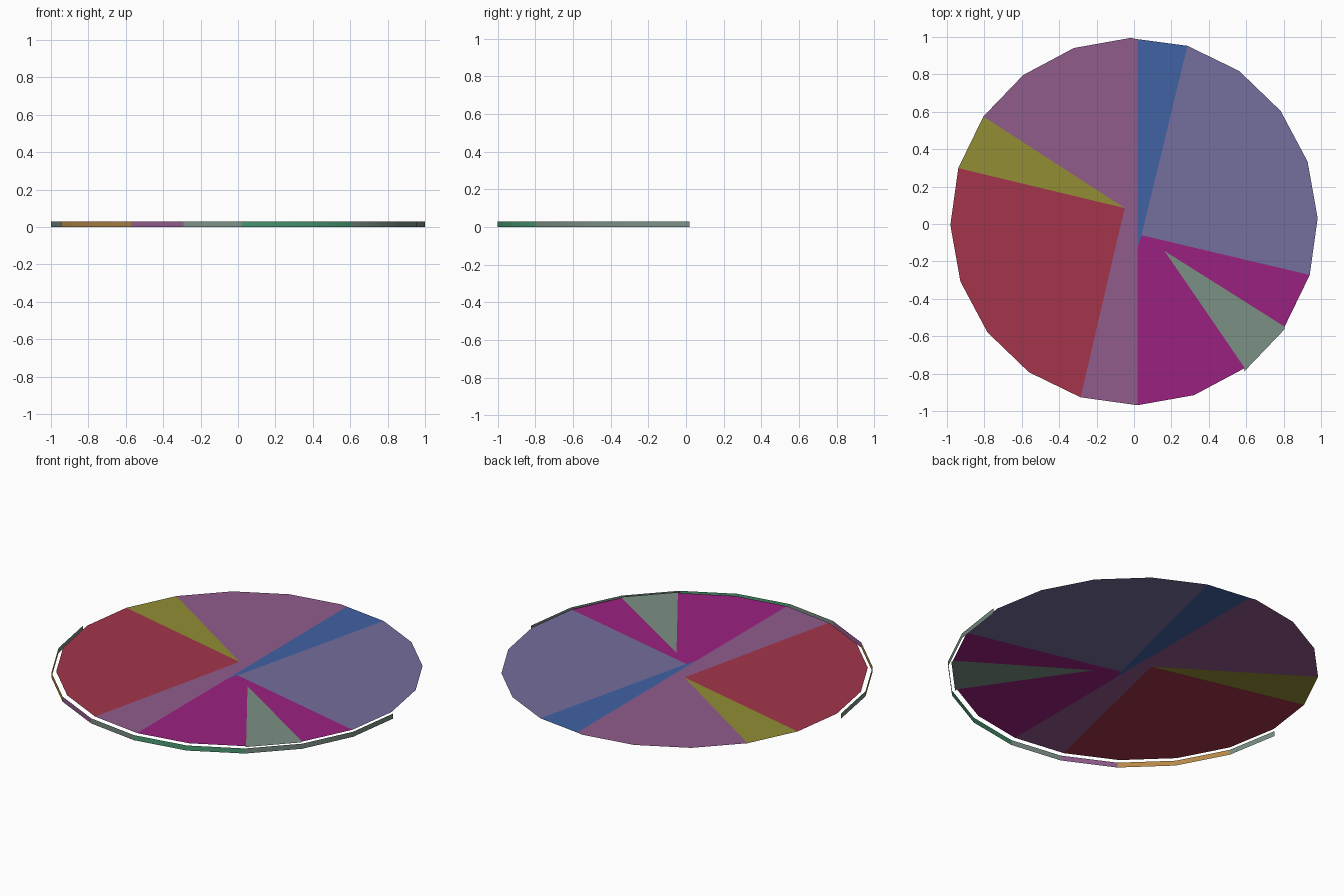
import bpy
import math

cube = bpy.data.objects.get("Cube")
if cube:
    bpy.data.objects.remove(cube, do_unlink=True)

SIDES, TURN = 20, 1.09          # polygon sides and its slight turn in degrees
HEIGHT = 0.03                   # rim height, the disc lies at its top


def linear(c):
    c /= 255
    return c / 12.92 if c <= 0.04045 else ((c + 0.055) / 1.055) ** 2.4


def material(name, rgb):
    m = bpy.data.materials.new(name)
    col = (*[linear(c) for c in rgb], 1)
    m.diffuse_color = col
    m.use_nodes = True
    bsdf = next(n for n in m.node_tree.nodes if n.type == "BSDF_PRINCIPLED")
    bsdf.inputs["Base Color"].default_value = col
    return m


MATS = {n: material(n, c) for n, c in {
    "lavender": (117, 110, 156), "blue": (64, 98, 163), "mauve": (145, 92, 140),
    "olive": (146, 141, 52), "red": (164, 53, 75), "magenta": (155, 33, 128),
    "sage": (123, 144, 133), "ochre": (181, 136, 71), "green": (74, 155, 116)}.items()}


def corner(k, radius, cy=0.0):
    a = math.radians(TURN + k * 360 / SIDES)
    return radius * math.cos(a), cy + radius * math.sin(a)


def disc(first, last):
    """Outer corners of the disc from one index to another."""
    return [corner(k, 0.982, 0.013) for k in range(first, last + 1)]


def add_object(name, verts, faces, colours):
    mesh = bpy.data.meshes.new(name)
    mesh.from_pydata(verts, [], faces)
    used = list(dict.fromkeys(colours))
    for c in used:
        mesh.materials.append(MATS[c])
    for poly, c in zip(mesh.polygons, colours):
        poly.material_index = used.index(c)
    mesh.update()
    ob = bpy.data.objects.new(name, mesh)
    bpy.context.collection.objects.link(ob)
    return ob


# Disc wedges: flat faces meeting at off-centre points
left_hub, right_hub = (-0.05, 0.085), (0.04, -0.06)
split_top, split_low = (0.02, 0.988), (0.02, -0.125)
sage_tip = (0.163, -0.144)
wedges = [
    ("right_wedge", "lavender", [right_hub] + disc(-1, 4)),
    ("narrow_top_wedge", "blue", [right_hub] + disc(4, 4) + [split_top, split_low]),
    ("centre_wedge", "mauve", [split_top] + disc(5, 8) + [left_hub] + disc(14, 15)
     + [split_low]),
    ("narrow_left_wedge", "olive", [left_hub] + disc(8, 9)),
    ("left_wedge", "red", [left_hub] + disc(9, 14)),
    ("front_wedge", "magenta", [right_hub, split_low] + disc(15, 17) + [sage_tip]
     + disc(18, 19)),
    ("pulled_out_wedge", "sage", [sage_tip] + disc(17, 17)
     + [(0.589, -0.789), (0.803, -0.565)] + disc(18, 18)),
]
for name, colour, pts in wedges:
    add_object(name, [(x, y, HEIGHT) for x, y in pts], [range(len(pts))], [colour])

# Rim: thin upright bands around the front half, one object per smooth run
runs = [
    ("rim_left_end", 10, ["sage"]),
    ("rim_left", 11, ["ochre"] * 2),
    ("rim_front_left", 13, ["mauve"]),
    ("rim_front", 14, ["sage"]),
    ("rim_right", 15, ["green"] * 2 + ["sage"] * 3),
]
for name, start, colours in runs:
    verts, faces = [], []
    for i in range(len(colours) + 1):
        x, y = corner(start + i, 1.0)
        verts += [(x, y, 0), (x, y, HEIGHT)]
    for i in range(len(colours)):
        faces.append((2 * i, 2 * i + 2, 2 * i + 3, 2 * i + 1))
    rim = add_object(name, verts, faces, colours)
    for poly in rim.data.polygons:
        poly.use_smooth = True
